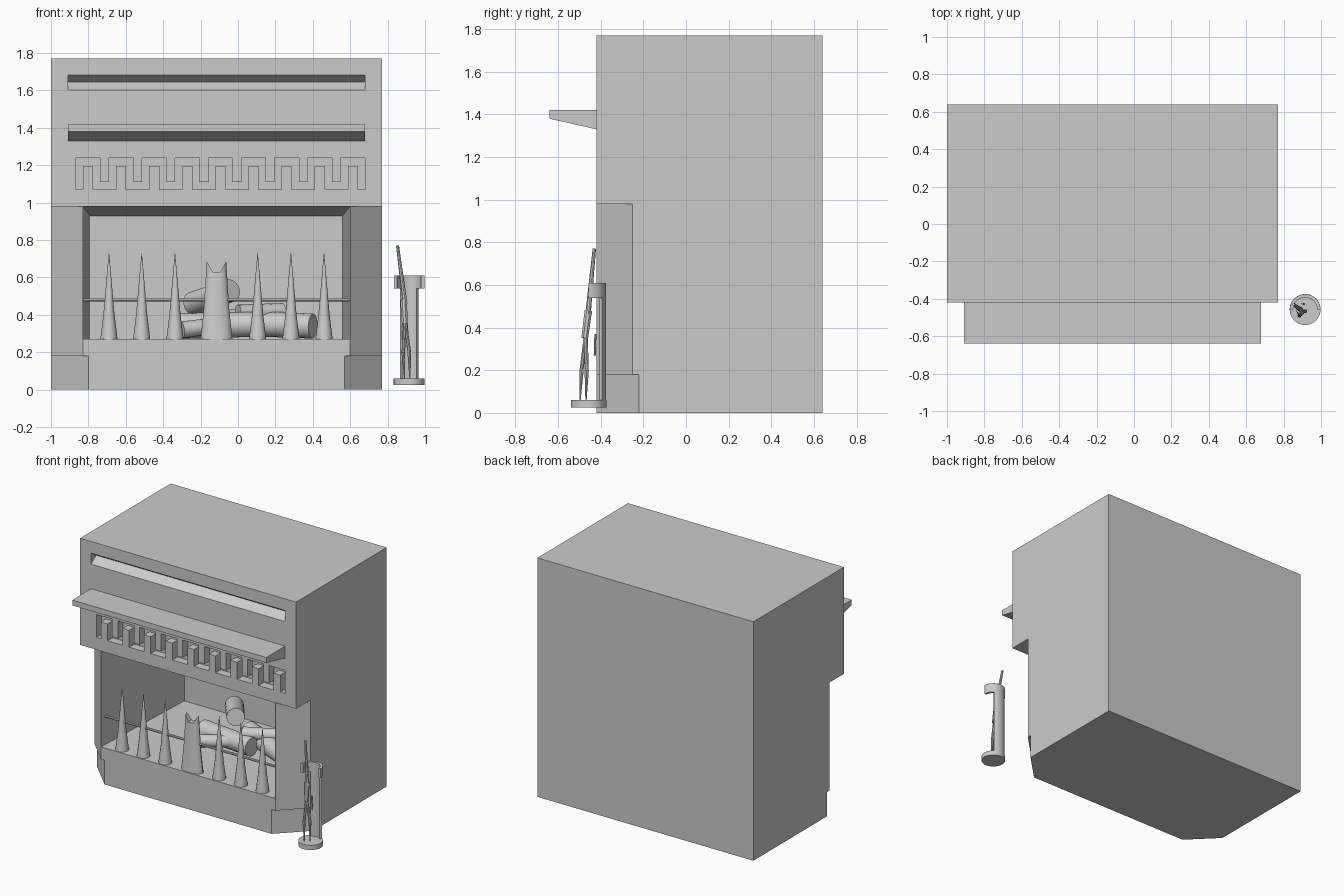
import bpy, bmesh
from math import sin, cos, pi, radians
from mathutils import Vector

if "Cube" in bpy.data.objects:
    bpy.data.objects.remove(bpy.data.objects["Cube"])


def make(name, bm, smooth=False):
    bmesh.ops.recalc_face_normals(bm, faces=bm.faces)
    me = bpy.data.meshes.new(name)
    bm.to_mesh(me)
    bm.free()
    ob = bpy.data.objects.new(name, me)
    bpy.context.collection.objects.link(ob)
    if smooth:
        bpy.ops.object.select_all(action='DESELECT')
        ob.select_set(True)
        bpy.context.view_layer.objects.active = ob
        bpy.ops.object.shade_smooth_by_angle(angle=radians(40))
    return ob


def prism(name, pts, axis, lo, hi, smooth=False):
    """Extrude a 2D outline along x, y or z."""
    order = {'x': lambda a, b, t: (t, a, b),
             'y': lambda a, b, t: (a, t, b),
             'z': lambda a, b, t: (a, b, t)}[axis]
    bm = bmesh.new()
    low = [bm.verts.new(order(a, b, lo)) for a, b in pts]
    top = [bm.verts.new(order(a, b, hi)) for a, b in pts]
    bm.faces.new(low)
    bm.faces.new(top)
    n = len(pts)
    for i in range(n):
        j = (i + 1) % n
        bm.faces.new((low[i], low[j], top[j], top[i]))
    return make(name, bm, smooth)


def tube(name, p, q, r1, r2, sides=16, smooth=True):
    """Tapered cylinder between two points."""
    p, q = Vector(p), Vector(q)
    bm = bmesh.new()
    bmesh.ops.create_cone(bm, cap_ends=True, segments=sides,
                          radius1=r1, radius2=r2, depth=(q - p).length)
    rot = (q - p).to_track_quat('Z', 'Y').to_matrix()
    for v in bm.verts:
        v.co = rot @ v.co + (p + q) / 2
    return make(name, bm, smooth)


def rect(a, b, c, d):
    return [(a, c), (b, c), (b, d), (a, d)]


L, R, F, B = -1.0, 0.77, -0.42, 0.64
body = prism("fireplace_body", rect(L, R, F, B), 'z', 0, 1.77)
cutters = []

# Chamfered front corners under the overhang, deeper at the plinth
for x, s in ((L, 1), (R, -1)):
    for c, lo, hi in ((0.17, 0.18, 0.98), (0.20, -0.1, 0.18)):
        e = 0.1
        pts = [(x + s * (c + e), F - e), (x - s * e, F + c + e), (x - s * e, F - e)]
        cutters.append(prism("corner_cutter", pts, 'z', lo, hi))

# Firebox, narrowing to the back
bm = bmesh.new()
for y, x0, x1, z1 in ((F - 0.02, -0.83, 0.60, 0.98), (0.50, -0.79, 0.56, 0.93)):
    for x in (x0, x1):
        for z in (0.27, z1):
            bm.verts.new((x, y, z))
bmesh.ops.convex_hull(bm, input=bm.verts[:])
cutters.append(make("firebox_cutter", bm))

# Square meander groove
upper, lower, w = [], [], 0.038
for i in range(9):
    a = -0.867 + 0.177 * i
    b = a + 0.13
    upper += [(a, 1.07 if i == 0 else 1.11), (a, 1.24), (b, 1.24),
              (b, 1.07 if i == 8 else 1.11)]
    lower += [(a + w, 1.07), (a + w, 1.195), (b - w, 1.195), (b - w, 1.07)]
cutters.append(prism("meander_cutter", upper + lower[::-1], 'y', F - 0.05, F + 0.06))

# Sloped slot near the top
slot = [(F - 0.01, 1.69), (F + 0.06, 1.645), (F - 0.01, 1.595)]
cutters.append(prism("slot_cutter", slot, 'x', -0.91, 0.68))

for c in cutters:
    m = body.modifiers.new("cut", 'BOOLEAN')
    m.operation, m.solver, m.object = 'DIFFERENCE', 'EXACT', c
bpy.context.view_layer.update()
dg = bpy.context.evaluated_depsgraph_get()
cut_mesh = bpy.data.meshes.new_from_object(body.evaluated_get(dg))
body.modifiers.clear()
body.data = cut_mesh
for c in cutters:
    bpy.data.objects.remove(c, do_unlink=True)

# Mantel shelf with sloped underside
prism("mantel_shelf", [(F, 1.33), (-0.64, 1.38), (-0.64, 1.42), (F, 1.42)],
      'x', -0.91, 0.68)

# Grate: rail, spikes and forked centre piece
GY = -0.37
tube("grate_rail", (-0.83, GY, 0.48), (0.60, GY, 0.48), 0.009, 0.009, 8)
for x in (-0.69, -0.515, -0.337, 0.105, 0.283, 0.46):
    tube("grate_spike_foot", (x, GY, 0.27), (x, GY, 0.40), 0.046, 0.030, 12)
    tube("grate_spike_tip", (x, GY, 0.40), (x, GY, 0.73), 0.030, 0.001, 12)
bm = bmesh.new()
rings = []
n = 16
for z, rx, ry in ((0.27, 0.085, 0.046), (0.42, 0.069, 0.034), (0.63, 0.052, 0.022)):
    rings.append([bm.verts.new((-0.115 + rx * cos(2 * pi * k / n),
                                GY + ry * sin(2 * pi * k / n), z)) for k in range(n)])
for v in rings[2]:                       # raise the two horn tips
    d = abs(v.co.x + 0.115)
    v.co.z += 0.055 * max(0, (d - 0.02) / 0.032)
for lo, hi in zip(rings, rings[1:]):
    for k in range(n):
        j = (k + 1) % n
        bm.faces.new((lo[k], lo[j], hi[j], hi[k]))
bm.faces.new(rings[0])
for k in range(n // 2 - 1):              # curved saddle between the horns
    bm.faces.new([v for v in dict.fromkeys((rings[2][k], rings[2][k + 1],
                                           rings[2][n - k - 1], rings[2][-k % n]))])
bm.faces.new((rings[2][7], rings[2][8], rings[2][9]))
make("grate_centre", bm, True)

# Logs
for p, q, r in (((-0.34, 0.08, 0.34), (0.10, 0.02, 0.35), 0.07),
                ((-0.05, 0.20, 0.36), (0.40, 0.02, 0.34), 0.07),
                ((-0.24, 0.30, 0.46), (-0.04, 0.03, 0.53), 0.065),
                ((0.00, 0.06, 0.41), (0.24, 0.16, 0.42), 0.045),
                ((-0.30, -0.06, 0.32), (-0.06, 0.02, 0.35), 0.045)):
    tube("log", p, q, r, r * 0.95, 16)

# Tool stand: disc, curved post and half-ring holder
SX, SY = 0.915, -0.457
tube("stand_base", (SX, SY, 0.025), (SX, SY, 0.06), 0.083, 0.083, 24)


def arc(a0, a1, r_in, r_out, n=10):
    ang = [radians(a0 + (a1 - a0) * i / n) for i in range(n + 1)]
    return ([(SX + r_out * cos(t), SY + r_out * sin(t)) for t in ang] +
            [(SX + r_in * cos(t), SY + r_in * sin(t)) for t in reversed(ang)])


prism("stand_post", arc(53, 127, 0.064, 0.082), 'z', 0.06, 0.545, True)
prism("stand_holder", arc(0, 180, 0.064, 0.082, 16), 'z', 0.54, 0.61, True)

# Fire tongs leaning in the holder
tube("tongs_handle", (0.893, -0.46, 0.46), (0.853, -0.43, 0.77), 0.013, 0.008, 8)
tube("tongs_hinge", (0.892, -0.475, 0.35), (0.885, -0.458, 0.48), 0.017, 0.019, 8)
for s in (-1, 1):
    knee = (0.90 + 0.016 * s, -0.478 + 0.012 * s, 0.20)
    tube("tongs_upper_arm", (0.892, -0.47, 0.37), knee, 0.009, 0.010, 8)
    tube("tongs_lower_arm", knee, (0.905 + 0.014 * s, -0.483 + 0.014 * s, 0.06), 0.010, 0.003, 8)
tube("tongs_spare_prong", (0.91, -0.428, 0.27), (0.90, -0.425, 0.37), 0.005, 0.005, 6)
